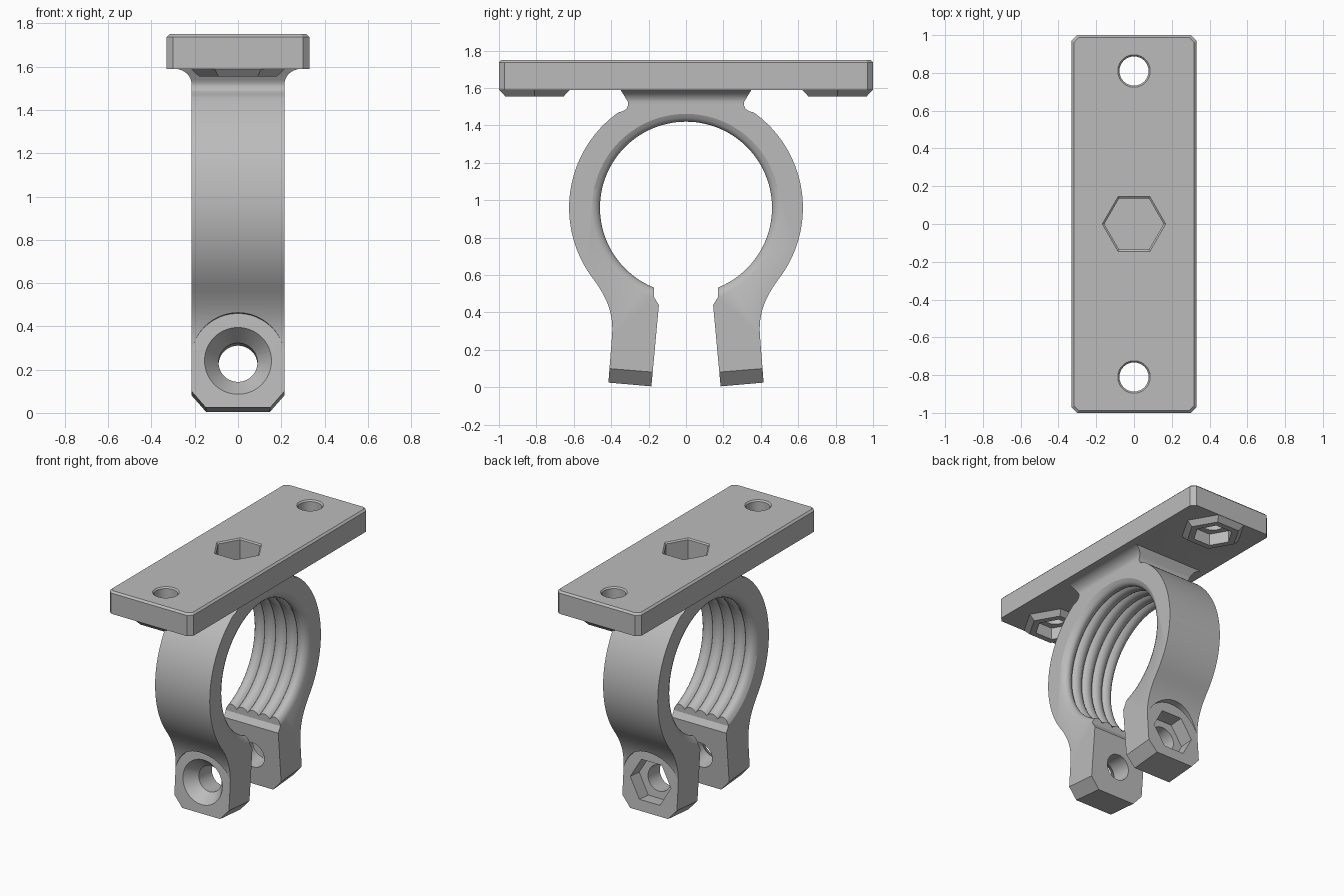
import bpy, bmesh, math
from mathutils import Matrix, Vector
from mathutils.geometry import interpolate_bezier

cube = bpy.data.objects.get("Cube")
if cube:
    bpy.data.objects.remove(cube, do_unlink=True)

grey = bpy.data.materials.new("plain grey")
grey.use_nodes = True
colour = (0.5, 0.5, 0.5, 1)
grey.diffuse_color = colour
grey.node_tree.nodes["Principled BSDF"].inputs["Base Color"].default_value = colour


def loft(name, sections, matrix=Matrix()):
    """Closed solid through matching rings of points."""
    bm = bmesh.new()
    rings = [[bm.verts.new(matrix @ Vector(p)) for p in s] for s in sections]
    n = len(rings[0])
    for a, b in zip(rings, rings[1:]):
        for i in range(n):
            j = (i + 1) % n
            bm.faces.new((a[i], a[j], b[j], b[i]))
    bm.faces.new(rings[0])
    bm.faces.new(rings[-1])
    bmesh.ops.recalc_face_normals(bm, faces=bm.faces)
    mesh = bpy.data.meshes.new(name)
    bm.to_mesh(mesh)
    bm.free()
    mesh.materials.append(grey)
    obj = bpy.data.objects.new(name, mesh)
    bpy.context.collection.objects.link(obj)
    return obj


def turned(name, steps, sides, matrix=Matrix()):
    """Round or polygonal solid along local z from (height, radius) steps."""
    angles = [math.tau * i / sides for i in range(sides)]
    return loft(name, [[(r * math.cos(a), r * math.sin(a), z) for a in angles]
                       for z, r in steps], matrix)


def prism(name, outline, z0, z1, matrix=Matrix()):
    return loft(name, [[(u, v, z) for u, v in outline] for z in (z0, z1)], matrix)


def combine(target, tool, operation):
    mod = target.modifiers.new(operation, 'BOOLEAN')
    mod.operation = operation
    mod.solver = 'EXACT'
    mod.object = tool
    bpy.context.view_layer.objects.active = target
    bpy.ops.object.modifier_apply(modifier=mod.name)
    bpy.data.objects.remove(tool, do_unlink=True)


# Clamp ring and legs: half outline in (y, z), mirrored
CENTRE, OUTER, BORE, HALF = 0.96, 0.625, 0.46, 0.215
half = [(0.17, 0.7), (0.17, 0.48), (0.145, 0.44), (0.185, 0.005), (0.415, 0.025)]
curve = interpolate_bezier(Vector((0.395, 0.28, 0)), Vector((0.387, 0.40, 0)),
                           Vector((0.425, 0.485, 0)), Vector((0.503, 0.589, 0)), 14)
half += [(p.x, p.y) for p in curve]
start, end = math.radians(-36.5), math.radians(54.5)
for i in range(1, 41):
    a = start + (end - start) * i / 40
    half.append((OUTER * math.cos(a), CENTRE + OUTER * math.sin(a)))
half += [(0.335, 1.477), (0.317, 1.49), (0.309, 1.51), (0.312, 1.54)]
outline = half + [(-y, z) for y, z in reversed(half)]
side_on = Matrix(((0, 0, 1, 0), (1, 0, 0, 0), (0, 1, 0, 0), (0, 0, 0, 1)))
bracket = prism("clamp_bracket", outline, -HALF, HALF, side_on)

# Flared neck under the plate
neck = [(1.525, 0.214, 0.3105), (1.54, 0.218, 0.319), (1.555, 0.225, 0.328),
        (1.57, 0.238, 0.337), (1.582, 0.256, 0.345), (1.592, 0.285, 0.351), (1.62, 0.285, 0.351)]
combine(bracket, loft("neck", [[(x, y, z), (-x, y, z), (-x, -y, z), (x, -y, z)]
                               for z, x, y in neck]), 'UNION')


# Mounting plate with chamfered corners and top edge
def octagon(x, y, c, z):
    return [(x, y - c, z), (x - c, y, z), (c - x, y, z), (-x, y - c, z),
            (-x, c - y, z), (c - x, -y, z), (x - c, -y, z), (x, c - y, z)]


combine(bracket, loft("plate", [octagon(0.33, 1, 0.03, 1.59), octagon(0.33, 1, 0.03, 1.737),
                                octagon(0.317, 0.987, 0.025, 1.75)]), 'UNION')

# Nut bosses, nut pockets and bolt holes at both plate ends
for s in (-1, 1):
    at = Matrix.Translation((0, s * 0.81, 0))
    combine(bracket, turned("boss", [(1.555, 0.18), (1.59, 0.217), (1.65, 0.217)], 6, at), 'UNION')
    combine(bracket, turned("pocket", [(1.5, 0.133), (1.64, 0.133)], 6, at), 'DIFFERENCE')
    combine(bracket, turned("hole", [(1.6, 0.077), (1.74, 0.077), (1.75, 0.086), (1.8, 0.086)],
                            48, at), 'DIFFERENCE')

# Central hexagonal pocket
combine(bracket, turned("hex_pocket", [(1.52, 0.157), (1.742, 0.157), (1.75, 0.168), (1.8, 0.168)], 6),
        'DIFFERENCE')

# Leg details, in a frame lying on each tilted outer face
for s in (-1, 1):
    out = Vector((0, s * 0.245, 0.02)).normalized()
    across = Vector((1, 0, 0))
    frame = Matrix((across, out.cross(across), out)).transposed().to_4x4()
    frame.translation = (0, s * 0.3975, 0.24)
    combine(bracket, turned("spot_face", [(0.001, 0.22), (0.3, 0.22)], 96, frame), 'DIFFERENCE')
    for side in (-1, 1):
        corner = [(side * 0.24, s * 0.112), (side * 0.24, s * 0.3), (side * 0.075, s * 0.3)]
        combine(bracket, prism("corner_cut", corner, -0.32, 0.1, frame), 'DIFFERENCE')
    if s < 0:
        screw = [(-0.33, 0.09), (-0.085, 0.09), (0.001, 0.155), (0.02, 0.168)]
    else:
        screw = [(-0.33, 0.09), (0.02, 0.09)]
        combine(bracket, turned("nut_pocket", [(-0.1, 0.16), (0.02, 0.16)], 6, frame), 'DIFFERENCE')
    combine(bracket, turned("screw_hole", screw, 64, frame), 'DIFFERENCE')

# Ribbed bore: five rounded beads, the outer two running into rounded rims
BEADS, STEPS, ROUND = 5, 8, 0.85
pitch = 2 * HALF / BEADS
steps = [(-HALF - 0.05, BORE + 0.042)]
for b in range(BEADS):
    for i in range(STEPS + (b == BEADS - 1)):
        u = 2 * i / STEPS - 1
        rim = (b == 0 and u < 0) or (b == BEADS - 1 and u > 0)
        drop = (1 - math.sqrt(1 - (u * ROUND) ** 2)) / (1 - math.sqrt(1 - ROUND ** 2))
        steps.append((-HALF + pitch * (b + (u + 1) / 2), BORE + drop * (0.042 if rim else 0.024)))
steps.append((HALF + 0.05, BORE + 0.042))
axis = Matrix.Translation((0, 0, CENTRE)) @ Matrix.Rotation(math.pi / 2, 4, 'Y')
combine(bracket, turned("bore", steps, 112, axis), 'DIFFERENCE')

# Smooth curved surfaces, keep edges crisp
bpy.ops.object.select_all(action='DESELECT')
bracket.select_set(True)
bpy.context.view_layer.objects.active = bracket
bpy.ops.object.shade_smooth_by_angle(angle=math.radians(28))
